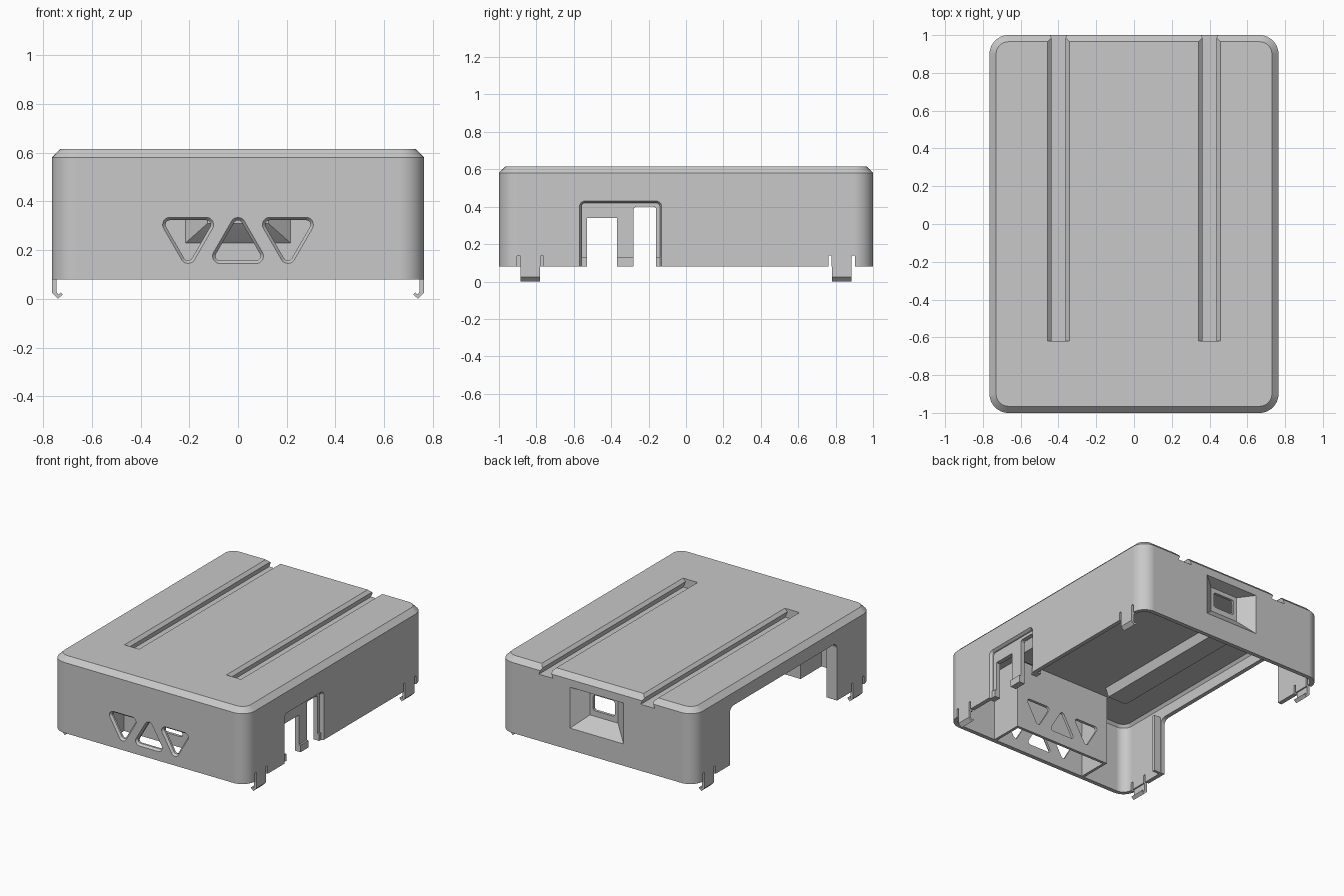
import bpy, bmesh
from math import sin, tan, radians
from mathutils import Vector

if "Cube" in bpy.data.objects:
    bpy.data.objects.remove(bpy.data.objects["Cube"], do_unlink=True)

grey = bpy.data.materials.new("light grey plastic")
grey.use_nodes = True
GREY = (0.58, 0.58, 0.58, 1)
grey.diffuse_color = GREY
grey.node_tree.nodes["Principled BSDF"].inputs["Base Color"].default_value = GREY


def fillet(corners, r, n=6, grow=0.0):
    """Round the corners of a convex outline; grow offsets it outward."""
    pts = []
    for i, c in enumerate(corners):
        p = Vector(c)
        a = (Vector(corners[i - 1]) - p).normalized()
        b = (Vector(corners[(i + 1) % len(corners)]) - p).normalized()
        half = a.angle(b) / 2
        centre = p + (a + b).normalized() * (r / sin(half))
        v1 = p + a * (r / tan(half)) - centre
        v2 = p + b * (r / tan(half)) - centre
        for k in range(n + 1):
            pts.append(centre + v1.lerp(v2, k / n).normalized() * (r + grow))
    return pts


def rect(u0, u1, v0, v1):
    return [(u0, v0), (u1, v0), (u1, v1), (u0, v1)]


def place(pts, axis, d):
    order = {"x": lambda p: (d, p[0], p[1]), "y": lambda p: (p[0], d, p[1]),
             "z": lambda p: (p[0], p[1], d)}[axis]
    return [order(p) for p in pts]


def loft(name, axis, sections, cutter=False):
    """Closed solid through (outline, position) sections along an axis."""
    bm = bmesh.new()
    rings = [[bm.verts.new(c) for c in place(p, axis, d)] for p, d in sections]
    for r0, r1 in zip(rings, rings[1:]):
        for i in range(len(r0)):
            bm.faces.new((r0[i - 1], r0[i], r1[i], r1[i - 1]))
    bm.faces.new(rings[0])
    bm.faces.new(rings[-1])
    bmesh.ops.recalc_face_normals(bm, faces=bm.faces)
    me = bpy.data.meshes.new(name)
    bm.to_mesh(me)
    bm.free()
    ob = bpy.data.objects.new(name, me)
    bpy.context.collection.objects.link(ob)
    if cutter:
        ob.hide_render = True
    else:
        me.materials.append(grey)
    return ob


def prism(name, axis, pts, d0, d1, cutter=False):
    return loft(name, axis, [(pts, d0), (pts, d1)], cutter)


def activate(ob):
    bpy.ops.object.select_all(action="DESELECT")
    ob.select_set(True)
    bpy.context.view_layer.objects.active = ob


def cut(ob, cutters):
    activate(ob)
    for c in cutters:
        m = ob.modifiers.new("cut", "BOOLEAN")
        m.operation, m.solver, m.object = "DIFFERENCE", "EXACT", c
        bpy.ops.object.modifier_apply(modifier=m.name)


# Overall sizes
HX, HY, BOTTOM, EDGE, TOP, WALL = 0.765, 1.0, 0.08, 0.58, 0.615, 0.03
outline = rect(-HX, HX, -HY, HY)


def ring(inset):
    return fillet(outline, 0.1, 10, -inset)


# Hollow housing with a chamfered roof, open below
shell = loft("housing_shell", "z", [
    (ring(0.045), TOP - WALL), (ring(WALL), EDGE - 0.015), (ring(WALL), BOTTOM),
    (ring(0), BOTTOM), (ring(0), EDGE), (ring(0.035), TOP)])

# Cutters: three rounded triangular vents
W, H = 0.127, 0.22
vents = []
for x, z, s in ((-0.205, 0.335, -1), (0, 0.145, 1), (0.205, 0.335, -1)):
    tri = [(x - W, z), (x + W, z), (x, z + s * H)]
    wide, slim = fillet(tri, 0.03), fillet(tri, 0.03, grow=-0.012)
    vents.append(loft("vent_cutter", "y", [(wide, -1.02), (wide, -1.0), (slim, -0.985), (slim, -0.68)], True))

# Cutters: dovetail slots in the roof, open at the back
slots = []
for x in (-0.4, 0.4):
    right = [(0.055, 0.552), (0.0375, 0.595), (0.0775, 0.635)]
    prof = [(x + u, z) for u, z in right] + [(x - u, z) for u, z in reversed(right)]
    slots.append(prism("slot_cutter", "y", prof, -0.62, 1.1, True))

# Cutters: wide opening in one side, port recess in the other
side_opening = prism("opening_cutter", "x", fillet(rect(-0.6, 0.6, -0.2, 0.49), 0.04), -0.9, -0.7, True)
bay = rect(-0.57, -0.13, -0.2, 0.43)
bay_cutter = loft("bay_cutter", "x", [
    (fillet(bay, 0.03), 0.8), (fillet(bay, 0.03), HX),
    (fillet(bay, 0.03, grow=-0.01), 0.75), (fillet(bay, 0.03, grow=-0.01), 0.70)], True)

# Cutters: funnel pocket and its hole in the back wall
mouth = rect(-0.21, 0.21, 0.235, 0.525)
throat = rect(-0.11, 0.11, 0.325, 0.505)
funnel = loft("pocket_cutter", "y", [(mouth, 1.05), (mouth, 1.0), (throat, 0.92)], True)
hole = prism("hole_cutter", "y", fillet(rect(-0.085, 0.085, 0.365, 0.475), 0.015, 3), 0.8, 0.96, True)

# Cutters: slits beside the four clips
slits = []
for s in (-1, 1):
    for y in (-0.895, -0.77, 0.77, 0.895):
        slits.append(prism("slit_cutter", "x", fillet(rect(y - 0.009, y + 0.009, 0, 0.14), 0.008, 4),
                           s * 0.7, s * 0.8, True))

cut(shell, vents + slots + [side_opening, bay_cutter, funnel] + slits)
parts = [shell]

# Ribs that carry the slots under the roof
for side, x, slot in (("right", -0.4, slots[0]), ("left", 0.4, slots[1])):
    rib = prism(side + "_slot_rib", "y",
                [(x - 0.1, 0.59), (x - 0.075, 0.525), (x + 0.075, 0.525), (x + 0.1, 0.59)], -0.65, 0.98)
    cut(rib, [slot])
    parts.append(rib)

# Compartment behind the vents
back_plate = prism("vent_box_back", "y", rect(-0.385, 0.385, BOTTOM, 0.59), -0.755, -0.735)
cut(back_plate, vents)
parts.append(back_plate)
for side, s in (("right", -1), ("left", 1)):
    parts.append(prism(side + "_vent_box_side", "x", rect(-0.98, -0.745, BOTTOM, 0.59), s * 0.365, s * 0.385))

# Funnel pocket behind the back wall
pocket = loft("back_pocket", "y", [(rect(-0.225, 0.225, 0.22, 0.54), 0.985),
                                   (rect(-0.215, 0.215, 0.23, 0.53), 0.97),
                                   (rect(-0.125, 0.125, 0.31, 0.52), 0.9)])
cut(pocket, [funnel, hole])
parts.append(pocket)

# Recessed port panel with two slots and a lower lip
panel = prism("port_panel", "x", rect(-0.59, -0.11, BOTTOM, 0.45), 0.705, 0.737)
lip = prism("port_panel_lip", "x", rect(-0.575, -0.125, BOTTOM, 0.13), 0.73, 0.75)
ports = [prism("port_cutter", "x", rect(-0.53, -0.37, 0, 0.34), 0.6, 0.9, True),
         prism("port_cutter", "x", fillet(rect(-0.28, -0.16, -0.1, 0.40), 0.015, 3), 0.6, 0.9, True)]
for ob in (panel, lip):
    cut(ob, ports)
    parts.append(ob)

# Stiffening flange at the front end of the side opening
parts.append(prism("opening_flange", "y", rect(-HX + 0.002, -0.68, BOTTOM, 0.5), -0.622, -0.602))

# Four snap clips with inward hooks
hook = [(0.765, 0.085), (0.765, 0.025), (0.74, 0), (0.72, 0.018), (0.728, 0.026),
        (0.738, 0.018), (0.745, 0.028), (0.745, 0.085)]
for side, s in (("right", -1), ("left", 1)):
    for end, y in (("front", -0.8325), ("back", 0.8325)):
        parts.append(prism(f"{end}_{side}_clip", "y", [(s * x, z) for x, z in hook], y - 0.053, y + 0.053))

# Remove cutters, then smooth the curved surfaces
for ob in [o for o in bpy.data.objects if o.name.split(".")[0].endswith("_cutter")]:
    bpy.data.objects.remove(ob, do_unlink=True)
for ob in parts:
    activate(ob)
    bpy.ops.object.shade_smooth_by_angle(angle=radians(25))
    m = ob.modifiers.new("even_shading", "WEIGHTED_NORMAL")
    m.keep_sharp = True
